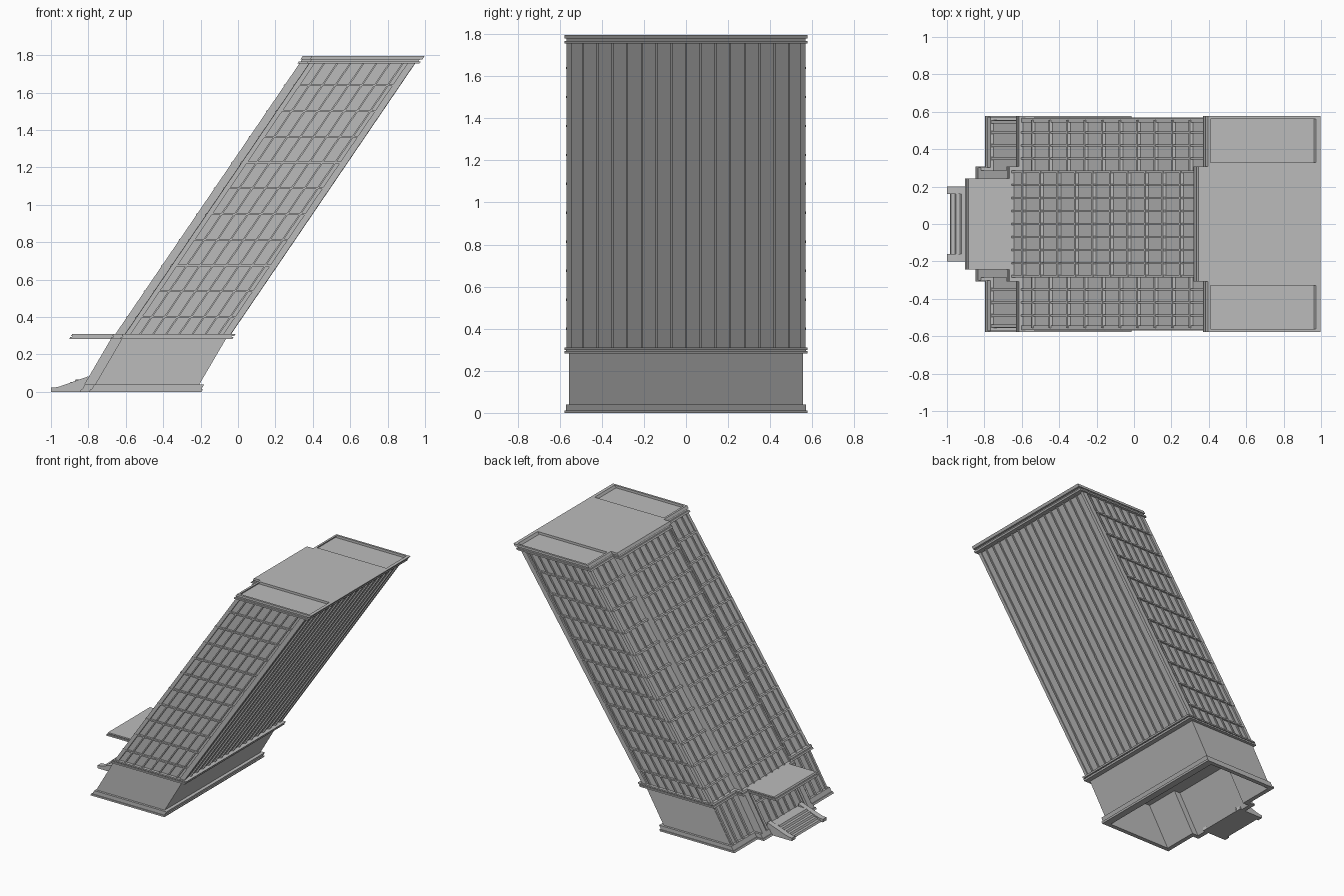
import bpy
import bmesh

cube = bpy.data.objects.get("Cube")
if cube:
    bpy.data.objects.remove(cube)

# One flat stone grey
stone = bpy.data.materials.new("stone_grey")
stone.use_nodes = True
GREY = (0.5, 0.5, 0.5, 1)
stone.diffuse_color = GREY
stone.node_tree.nodes["Principled BSDF"].inputs["Base Color"].default_value = GREY

LEDGE, CORNICE, TOP = 0.31, 1.755, 1.795
RIGHT, SIDE, CENTRE = -0.23, -0.775, -0.825   # wall planes before leaning
HALF, BAY = 0.555, 0.285                      # half depth of tower and of centre bay


def lean(x, y, z):
    """Slant the building towards +x, a little less in the ground floor."""
    return (x + 0.585 * min(z, 0.3) + 0.68 * max(z - 0.3, 0), y, z)


def outline(d=0, half=HALF):
    """T-shaped plan, pushed outwards by d."""
    r, s, c, h, b = RIGHT + 1.6 * d, SIDE - d, CENTRE - d, half + d, BAY + d
    return [(r, -h), (r, h), (s, h), (s, b), (c, b), (c, -b), (s, -b), (s, -h)]


def rect(x0, x1, y0, y1):
    return [(x0, y0), (x1, y0), (x1, y1), (x0, y1)]


def prism(bm, plan, z0, z1):
    low = [bm.verts.new(lean(x, y, z0)) for x, y in plan]
    high = [bm.verts.new(lean(x, y, z1)) for x, y in plan]
    bm.faces.new(low[::-1])
    bm.faces.new(high)
    for i in range(len(plan)):
        j = (i + 1) % len(plan)
        bm.faces.new((low[i], low[j], high[j], high[i]))


def ring(bm, outer, inner, z0, z1):
    loops = [[bm.verts.new(lean(x, y, z)) for x, y in plan]
             for plan, z in ((outer, z0), (outer, z1), (inner, z1), (inner, z0))]
    for a, b in zip(loops, loops[1:] + loops[:1]):
        for i in range(len(a)):
            j = (i + 1) % len(a)
            bm.faces.new((a[i], a[j], b[j], b[i]))


def finish(name, bm):
    bmesh.ops.recalc_face_normals(bm, faces=bm.faces[:])
    mesh = bpy.data.meshes.new(name)
    bm.to_mesh(mesh)
    bm.free()
    mesh.materials.append(stone)
    ob = bpy.data.objects.new(name, mesh)
    bpy.context.collection.objects.link(ob)


# Ground floor: hollow shell, open underneath, on a stepped plinth
bm = bmesh.new()
ring(bm, outline(), outline(-0.01), 0.0, 0.285)
finish("ground_floor_walls", bm)

bm = bmesh.new()
ring(bm, outline(0.022), outline(-0.005), 0, 0.012)
ring(bm, outline(0.016), outline(-0.005), 0.012, 0.04)
finish("plinth", bm)

# Ledge and tower
bm = bmesh.new()
for d, z0, z1 in ((0.022, 0.283, 0.294), (0.014, 0.294, 0.3), (0.022, 0.3, LEDGE)):
    prism(bm, outline(d), z0, z1)
finish("ledge", bm)

bm = bmesh.new()
prism(bm, outline(), LEDGE, CORNICE)
finish("tower", bm)

# Cornice, with sunken roof panels either side of a level centre
bm = bmesh.new()
prism(bm, outline(0.022), CORNICE, 1.766)
prism(bm, outline(0.013), 1.766, 1.778)
finish("cornice", bm)

bm = bmesh.new()
ring(bm, outline(0.022), outline(0.007), 1.778, TOP)
finish("parapet", bm)

bm = bmesh.new()
prism(bm, outline(0.007, 0.323), 1.778, TOP)
finish("roof_centre", bm)

# Upright fins on all four sides of the tower
fins = bmesh.new()
for k in range(-7, 8):
    y = 0.07 * k
    prism(fins, rect(RIGHT, RIGHT + 0.012, y - 0.005, y + 0.005), LEDGE, CORNICE)
    face = CENTRE if abs(k) < 4 else SIDE
    if abs(k) != 4:
        prism(fins, rect(face - 0.012, face, y - 0.005, y + 0.005), LEDGE, CORNICE)
for s in (-1, 1):
    y0, y1 = sorted((s * HALF, s * (HALF + 0.01)))
    for k in range(7):
        x = SIDE + 0.07 * (k + 1)
        prism(fins, rect(x - 0.005, x + 0.005, y0, y1), LEDGE, CORNICE)
    # Bay edge fins
    e0, e1 = sorted((s * BAY, s * (BAY - 0.012)))
    prism(fins, rect(CENTRE - 0.012, CENTRE, e0, e1), LEDGE, CORNICE)
    e0, e1 = sorted((s * 0.345, s * 0.355))
    prism(fins, rect(SIDE - 0.012, SIDE, e0, e1), LEDGE, CORNICE)
finish("tower_fins", fins)

# Corner pilasters
bm = bmesh.new()
for s in (-1, 1):
    y0, y1 = sorted((s * (HALF - 0.012), s * (HALF + 0.012)))
    for x0, x1 in ((SIDE - 0.01, SIDE + 0.02), (RIGHT - 0.03, RIGHT + 0.01)):
        prism(bm, rect(x0, x1, y0, y1), LEDGE, CORNICE)
finish("corner_pilasters", bm)

# Floor bars on the three windowed sides
bm = bmesh.new()
for k in range(10):
    z0 = 0.395 + 0.1377 * k
    z1 = z0 + 0.01
    prism(bm, rect(CENTRE - 0.016, CENTRE, -BAY, BAY), z0, z1)
    for s in (-1, 1):
        y0, y1 = sorted((s * BAY, s * HALF))
        prism(bm, rect(SIDE - 0.016, SIDE, y0, y1), z0, z1)
        y0, y1 = sorted((s * HALF, s * (HALF + 0.014)))
        prism(bm, rect(SIDE, RIGHT - 0.03, y0, y1), z0, z1)
finish("floor_bars", bm)

# Ground floor window fins beside the entrance
bm = bmesh.new()
for s in (-1, 1):
    for y in (0.35, 0.42, 0.49, 0.545):
        y0, y1 = sorted((s * (y - 0.008), s * (y + 0.008)))
        prism(bm, rect(SIDE - 0.012, SIDE, y0, y1), 0.04, 0.283)
finish("ground_floor_fins", bm)

# Entrance: piers, door frames and lintel
bm = bmesh.new()
for s in (-1, 1):
    for a, b, d in ((0.24, 0.285, 0.02), (0.205, 0.225, 0.012)):
        y0, y1 = sorted((s * a, s * b))
        prism(bm, rect(CENTRE - d, CENTRE, y0, y1), 0.04, 0.283)
finish("entrance_piers", bm)

bm = bmesh.new()
for k in range(-2, 3):
    y = 0.07 * k
    prism(bm, rect(CENTRE - 0.01, CENTRE, y - 0.006, y + 0.006), 0.04, 0.283)
prism(bm, rect(CENTRE - 0.012, CENTRE, -0.205, 0.205), 0.2, 0.212)
finish("door_frames", bm)

# Canopy slab
bm = bmesh.new()
for d, z0, z1 in ((0.008, 0.283, 0.294), (0, 0.294, 0.3), (0.008, 0.3, LEDGE)):
    prism(bm, rect(-1.06 - d, CENTRE, -0.235 - d, 0.235 + d), z0, z1)
finish("canopy", bm)

# Entrance steps between sloping cheek walls
bm = bmesh.new()
for i in range(5):
    z0, z1 = 0.013 * i, 0.013 * (i + 1)
    x0 = -0.985 + 0.027 * i
    # Undo the lean so the risers line up upright
    shift = 0.585 * z0
    prism(bm, rect(x0 - shift, -0.8 - shift, -0.16, 0.16), z0, z1)
finish("entrance_steps", bm)

bm = bmesh.new()
profile = [(-1, 0), (-0.8, 0), (-0.8, 0.083), (-0.95, 0.03), (-0.975, 0.024), (-1, 0.022)]
for y0 in (-0.2, 0.16):
    near = [bm.verts.new((x, y0, z)) for x, z in profile]
    far = [bm.verts.new((x, y0 + 0.04, z)) for x, z in profile]
    bm.faces.new(near)
    bm.faces.new(far[::-1])
    for i in range(len(profile)):
        j = (i + 1) % len(profile)
        bm.faces.new((near[i], far[i], far[j], near[j]))
finish("step_cheeks", bm)
